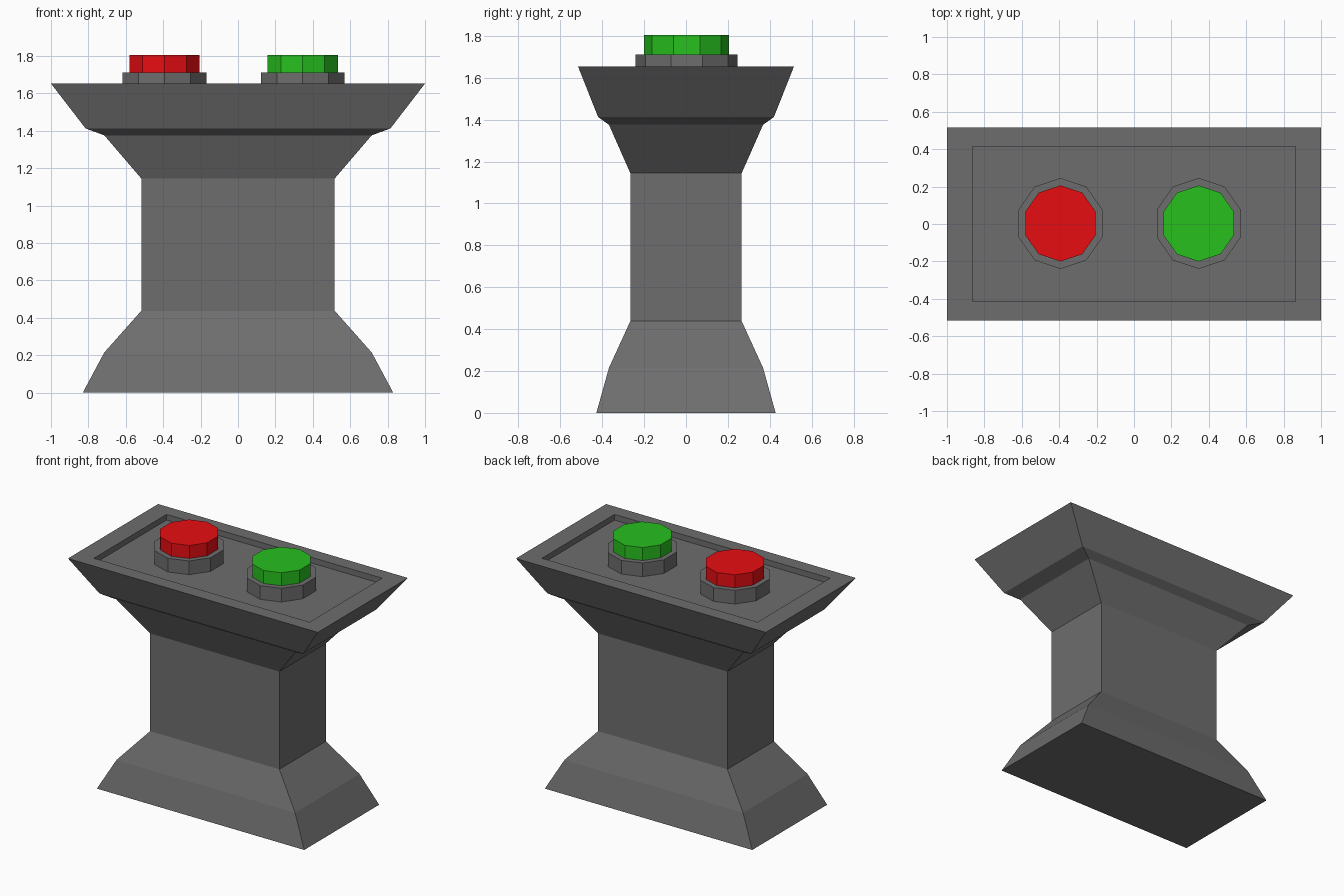
import bpy, bmesh
from math import cos, sin, pi

if "Cube" in bpy.data.objects:
    bpy.data.objects.remove(bpy.data.objects["Cube"])

GREY = (0.155, 0.155, 0.155, 1)


def rect(hx, hy, z):
    return [(-hx, -hy, z), (hx, -hy, z), (hx, hy, z), (-hx, hy, z)]


def decagon(cx, rx, ry, z):
    # corners point along +y and -y
    angles = [pi / 2 + i * pi / 5 for i in range(10)]
    return [(cx + rx * cos(a), 0.003 + ry * sin(a), z) for a in angles]


def loft(name, rings, color):
    """Skin a stack of rings and close both ends."""
    bm = bmesh.new()
    loops = [[bm.verts.new(p) for p in ring] for ring in rings]
    n = len(loops[0])
    for low, high in zip(loops, loops[1:]):
        for i in range(n):
            j = (i + 1) % n
            bm.faces.new((low[i], low[j], high[j], high[i]))
    bm.faces.new(loops[0][::-1])
    bm.faces.new(loops[-1])
    bmesh.ops.recalc_face_normals(bm, faces=bm.faces)
    mesh = bpy.data.meshes.new(name)
    bm.to_mesh(mesh)
    bm.free()
    obj = bpy.data.objects.new(name, mesh)
    bpy.context.collection.objects.link(obj)
    mat = bpy.data.materials.new(name + "_paint")
    mat.diffuse_color = color
    mat.use_nodes = True
    mat.node_tree.nodes["Principled BSDF"].inputs["Base Color"].default_value = mat.diffuse_color
    mesh.materials.append(mat)
    return obj


# Pedestal: flared foot, straight column, flared head, recessed panel
FLOOR, RIM = 1.612, 1.653
loft("pedestal", [rect(*p) for p in (
    (0.83, 0.428, 0.0), (0.715, 0.368, 0.215), (0.517, 0.266, 0.438),
    (0.517, 0.266, 1.145), (0.715, 0.368, 1.376), (0.815, 0.42, 1.413),
    (1.0, 0.515, RIM), (0.863, 0.415, RIM), (0.863, 0.415, FLOOR))], GREY)

# Two push buttons, each a collar with a coloured cap
for name, x, color in (("red", -0.393, (0.8, 0.004, 0.006, 1)),
                       ("green", 0.346, (0.02, 0.53, 0.013, 1))):
    loft(name + "_button_collar",
         [decagon(x, 0.235, 0.243, z) for z in (FLOOR, 1.711)], GREY)
    loft(name + "_button_cap",
         [decagon(x, 0.198, 0.203, z) for z in (1.711, 1.805)], color)
